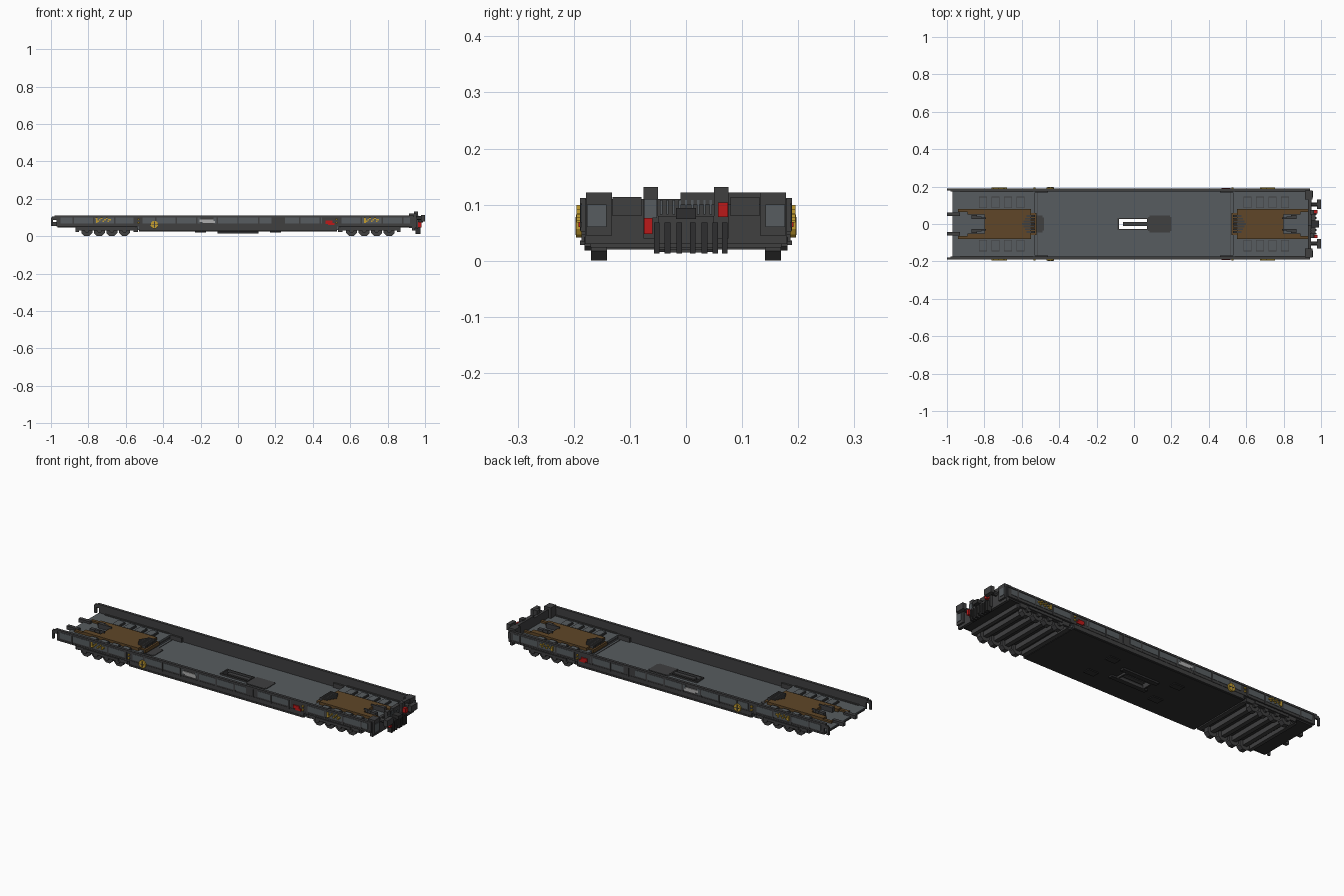
import bpy
import bmesh
import math
from mathutils import Matrix, Vector

default_cube = bpy.data.objects.get("Cube")
if default_cube:
    bpy.data.objects.remove(default_cube, do_unlink=True)


def make_material(name, red, green, blue):
    material = bpy.data.materials.new(name)
    material.use_nodes = True
    colour = (red, green, blue, 1)
    material.diffuse_color = colour
    material.node_tree.nodes["Principled BSDF"].inputs["Base Color"].default_value = colour
    return material


slate = make_material("slate grey", .095, .107, .115)
dark = make_material("dark grey", .05, .05, .051)
black = make_material("soft black", .028, .028, .029)
brown = make_material("wood brown", .115, .062, .021)
yellow = make_material("marking yellow", .55, .34, .03)
red = make_material("lamp red", .5, .01, .01)
pale = make_material("pale grey", .42, .42, .42)

BOTH = (-1, 1)


class Part:
    """Collects boxes and cylinders into one named mesh."""

    def __init__(self, name, material):
        self.name, self.material, self.mesh = name, material, bmesh.new()

    def box(self, x, y, z):
        size = Vector((x[1] - x[0], y[1] - y[0], z[1] - z[0]))
        centre = Vector((sum(x), sum(y), sum(z))) / 2
        matrix = Matrix.Translation(centre) @ Matrix.Diagonal(size).to_4x4()
        bmesh.ops.create_cube(self.mesh, size=1, matrix=matrix)

    def mirror_x(self, x, y, z):
        self.box(x, y, z)
        self.box((-x[1], -x[0]), y, z)

    def mirror_y(self, x, y, z):
        self.box(x, y, z)
        self.box(x, (-y[1], -y[0]), z)

    def mirror_both(self, x, y, z):
        self.mirror_y(x, y, z)
        self.mirror_y((-x[1], -x[0]), y, z)

    def disc(self, x, y, z, radius, depth, sides, axis="X"):
        matrix = Matrix.Translation((x, y, z)) @ Matrix.Rotation(math.pi / 2, 4, axis)
        matrix = matrix @ Matrix.Rotation(math.pi / sides, 4, "Z")
        bmesh.ops.create_cone(self.mesh, cap_ends=True, segments=sides, radius1=radius,
                              radius2=radius, depth=depth, matrix=matrix)

    def finish(self):
        data = bpy.data.meshes.new(self.name)
        self.mesh.to_mesh(data)
        self.mesh.free()
        data.materials.append(self.material)
        item = bpy.data.objects.new(self.name, data)
        bpy.context.collection.objects.link(item)


# Lowered middle floor, open at the central slot
for name, material, low, high in (("well_floor", slate, .034, .04), ("belly_plate", black, .026, .034)):
    floor = Part(name, material)
    floor.mirror_y((-.53, .53), (.027, .18), (low, high))
    floor.box((-.53, -.08), (-.027, .027), (low, high))
    floor.box((.07, .53), (-.027, .027), (low, high))
    floor.finish()

# Raised end floors and the steps up to them
ends = Part("end_floor", slate)
ends.box((-.97, -.53), (-.18, .18), (.056, .064))
ends.box((.53, .94), (-.18, .18), (.056, .064))
ends.mirror_x((.53, .537), (-.18, .18), (.034, .064))
ends.finish()

underside = Part("end_underside", black)
underside.box((-.965, -.53), (-.175, .175), (.046, .056))
underside.box((.53, .935), (-.175, .175), (.046, .056))
underside.finish()

# Side walls with top rails
walls = Part("side_wall", dark)
walls.mirror_y((-.97, .94), (.178, .186), (.054, .11))
walls.mirror_y((-.53, .53), (.178, .186), (.028, .056))
walls.mirror_y((-.98, .94), (.174, .189), (.102, .112))
walls.mirror_y((-.53, .53), (.174, .189), (.028, .036))
walls.mirror_y((-.97, .94), (.178, .188), (.052, .06))
for step in range(-8, 9):
    x = step * .11
    walls.mirror_y((x - .004, x + .004), (.18, .189), (.054, .108))
walls.finish()

panels = Part("side_panel", slate)
for start, stop in ((-.95, -.56), (-.51, -.2), (-.13, .18), (.25, .45), (.55, .92)):
    panels.mirror_y((start, stop), (.184, .188), (.068, .1))
panels.finish()

# Floor seams and rounded dark patches
seams = Part("floor_seam", dark)
seams.mirror_x((.515, .519), (-.175, .175), (.04, .042))
seams.mirror_both((.46, .53), (.168, .18), (.04, .064))
seams.mirror_both((.54, .93), (.17, .178), (.064, .068))
for start, stop, half in ((.075, .2, .038), (.083, .192, .046), (-.55, -.49, .045), (-.54, -.482, .036)):
    seams.box((start, stop), (-half, half), (.038, .043))
seams.finish()

# Central slot rim and rod
slot = Part("slot_rim", dark)
slot.mirror_y((-.084, .074), (.027, .032), (.015, .048))
slot.box((-.088, -.08), (-.032, .032), (.015, .048))
slot.box((.07, .078), (-.032, .032), (.015, .048))
slot.box((-.06, .074), (-.012, .012), (.022, .046))
slot.finish()

keel = Part("keel_block", black)
keel.mirror_y((-.11, .11), (.032, .055), (.016, .028))
for x in (-.2, .2):
    for side in BOTH:
        keel.box((x - .03, x + .03), (side * .08 - .02, side * .08 + .02), (.021, .028))
keel.finish()

# Brown bogie covers, open toward the wagon ends
cover = Part("bogie_cover", brown)
cover.mirror_x((.55, .8), (-.08, .08), (.064, .08))
cover.mirror_both((.8, .89), (.05, .08), (.064, .08))
cover.mirror_both((.89, .94), (.064, .08), (.064, .074))
cover.mirror_x((.52, .55), (-.06, .06), (.052, .07))
cover.finish()

brackets = Part("cover_bracket", dark)
for step in range(3):
    x = .79 + step * .025
    brackets.mirror_both((x, x + .03), (.028, .034 + step * .007), (.064, .09))
for row in range(-3, 4):
    reach = .6 - abs(row) * .008
    brackets.mirror_x((.53, reach), (row * .014 - .005, row * .014 + .005), (.064, .085))
brackets.finish()

# Wheel boxes on the floor, with wheels and axles below
wheel_positions = [.607 + .067 * step for step in range(4)]
housing_rim = Part("wheel_box_rim", dark)
housing = Part("wheel_box", slate)
wheels = Part("wheel", dark)
axles = Part("axle", dark)
for x in wheel_positions:
    housing_rim.mirror_both((x - .022, x + .022), (.086, .146), (.064, .071))
    housing.mirror_both((x - .019, x + .019), (.089, .143), (.064, .076))
    axles.mirror_x((x - .012, x + .012), (-.165, .165), (.02, .046))
    for end in BOTH:
        for side in BOTH:
            wheels.disc(end * x, side * .155, .029, .0312, .028, 8)
            wheels.disc(end * x, side * .174, .03, .013, .014, 8)
for part in (housing_rim, housing, wheels, axles):
    part.finish()

bogie = Part("bogie_frame", dark)
bogie.mirror_both((.55, .86), (.165, .178), (.03, .05))
bogie.mirror_both((.6, .81), (.178, .186), (.034, .048))
bogie.mirror_x((.535, .56), (-.17, .17), (.024, .05))
bogie.mirror_x((.85, .87), (-.17, .17), (.024, .05))
bogie.finish()

# Open end: wall hooks and coupling stubs
hooks = Part("open_end_hook", dark)
hooks.mirror_y((-.995, -.965), (.179, .189), (.088, .106))
hooks.mirror_y((-1, -.988), (.179, .189), (.056, .1))
hooks.mirror_y((-1, -.93), (.042, .062), (.056, .076))
hooks.finish()

# Closed end: bulkhead, corner posts and coupling
bulkhead = Part("end_bulkhead", dark)
bulkhead.box((.93, .945), (-.18, .18), (.03, .11))
bulkhead.mirror_y((.915, .955), (.132, .178), (.045, .122))
bulkhead.box((.93, .95), (-.01, .14), (.1, .122))
bulkhead.mirror_y((.94, .962), (.05, .076), (.04, .131))
bulkhead.box((.94, .97), (-.05, .05), (.03, .08))
bulkhead.finish()

buffers = Part("buffer", dark)
for side in BOTH:
    y = side * .105
    buffers.disc(.97, y, .097, .012, .05, 8, "Y")
    buffers.box((.978, 1), (y - .026, y + .026), (.08, .114))
buffers.finish()

coupling = Part("end_coupling", black)
coupling.box((.95, .99), (-.018, .018), (.074, .094))
for row in (-.052, -.033, -.012, .012, .033, .052, .069):
    coupling.box((.95, .975), (row - .005, row + .005), (.013, .068))
coupling.finish()

lattice = Part("end_grille", slate)
for row in range(-4, 5):
    lattice.box((.945, .951), (row * .011 - .002, row * .011 + .002), (.082, .108))
lattice.mirror_y((.953, .958), (.142, .176), (.06, .1))
lattice.box((.96, .966), (-.075, -.052), (.076, .11))
lattice.finish()

lamps = Part("red_lamp", red)
lamps.box((.96, .98), (-.075, -.06), (.048, .076))
lamps.box((.96, .98), (.057, .075), (.078, .104))
lamps.finish()

# Painted side markings in low relief
marks = Part("yellow_marking", yellow)
for x in (-.72, .715):
    for step in range(-4, 5):
        height = .076 + .008 * (step % 3)
        centre = x + step * .009
        marks.mirror_y((centre - .005, centre + .004), (.187, .195), (height, height + .007))
    marks.mirror_y((x - .04, x - .03), (.187, .195), (.072, .094))
    marks.mirror_y((x + .024, x + .04), (.187, .195), (.086, .092))
for x in (-.532, .527):
    for z in (.068, .086):
        marks.mirror_y((x - .005, x + .005), (.187, .195), (z, z + .008))
for side in BOTH:
    marks.disc(-.447, side * .191, .062, .021, .01, 12)
marks.finish()

cross = Part("marking_cross", dark)
cross.mirror_y((-.449, -.445), (.19, .197), (.046, .078))
cross.mirror_y((-.463, -.431), (.19, .197), (.06, .064))
cross.finish()

red_marks = Part("red_marking", red)
red_marks.mirror_y((.468, .505), (.186, .192), (.066, .084))
red_marks.mirror_y((.48, .515), (.186, .192), (.06, .072))
red_marks.finish()

plates = Part("pale_label", pale)
plates.mirror_y((-.205, -.13), (.186, .19), (.076, .09))
plates.mirror_y((-.19, -.122), (.186, .19), (.07, .082))
plates.finish()
